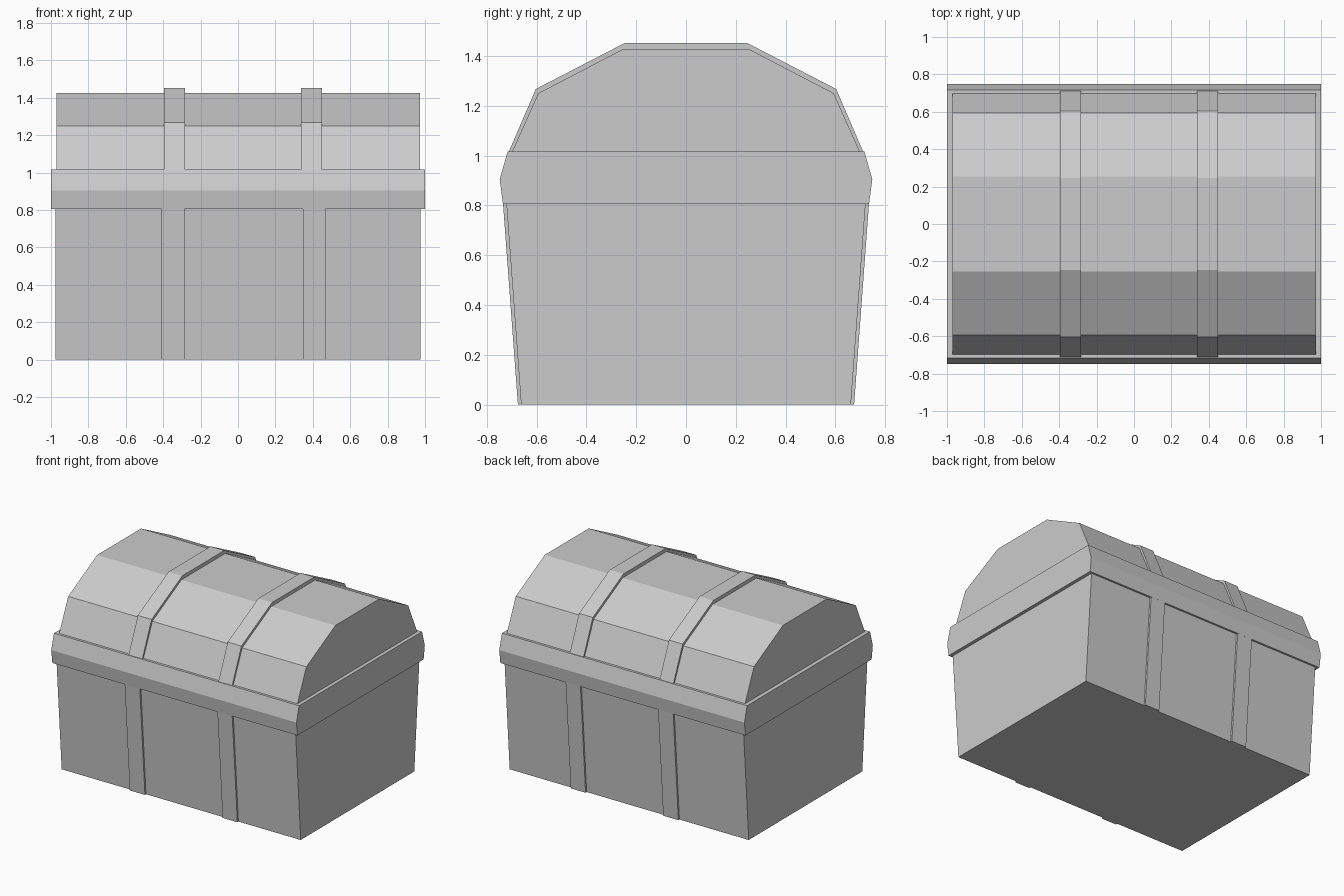
import bpy, bmesh

if "Cube" in bpy.data.objects:
    bpy.data.objects.remove(bpy.data.objects["Cube"])


def extrude_x(name, profile, x0, x1):
    """Closed (y, z) profile swept along x into a flat-faced solid."""
    bm = bmesh.new()
    face = bm.faces.new([bm.verts.new((x0, y, z)) for y, z in profile])
    ext = bmesh.ops.extrude_face_region(bm, geom=[face], use_keep_orig=True)
    moved = [g for g in ext["geom"] if isinstance(g, bmesh.types.BMVert)]
    bmesh.ops.translate(bm, verts=moved, vec=(x1 - x0, 0, 0))
    bmesh.ops.recalc_face_normals(bm, faces=bm.faces)
    mesh = bpy.data.meshes.new(name)
    bm.to_mesh(mesh)
    bm.free()
    obj = bpy.data.objects.new(name, mesh)
    bpy.context.collection.objects.link(obj)
    return obj


def mirrored(half):
    """Complete a front-to-back symmetric outline from its +y half."""
    return half + [(-y, z) for y, z in reversed(half)]


# tapered box
extrude_x("chest_body", mirrored([(0.662, 0), (0.722, 0.82)]), -0.975, 0.975)

# projecting rim where lid and box meet
extrude_x("rim", mirrored([(0.735, 0.805), (0.748, 0.905), (0.716, 1.017)]), -1, 1)

# faceted barrel lid
extrude_x("lid", mirrored([(0.705, 1.0), (0.593, 1.25), (0.255, 1.426)]), -0.97, 0.973)

# bands over the lid
outer = mirrored([(0.718, 1.0), (0.603, 1.267), (0.245, 1.452)])
inner = mirrored([(0.695, 1.0), (0.585, 1.24), (0.25, 1.416)])
for side, x0, x1 in (("left", -0.395, -0.283), ("right", 0.338, 0.45)):
    extrude_x(f"lid_strap_{side}", outer + inner[::-1], x0, x1)

# upright bands on the front and back of the box
for side, x0, x1 in (("left", -0.41, -0.287), ("right", 0.347, 0.467)):
    for end, s in (("front", -1), ("back", 1)):
        slab = [(s * 0.65, 0), (s * 0.675, 0), (s * 0.735, 0.81), (s * 0.71, 0.81)]
        extrude_x(f"body_strap_{end}_{side}", slab, x0, x1)
